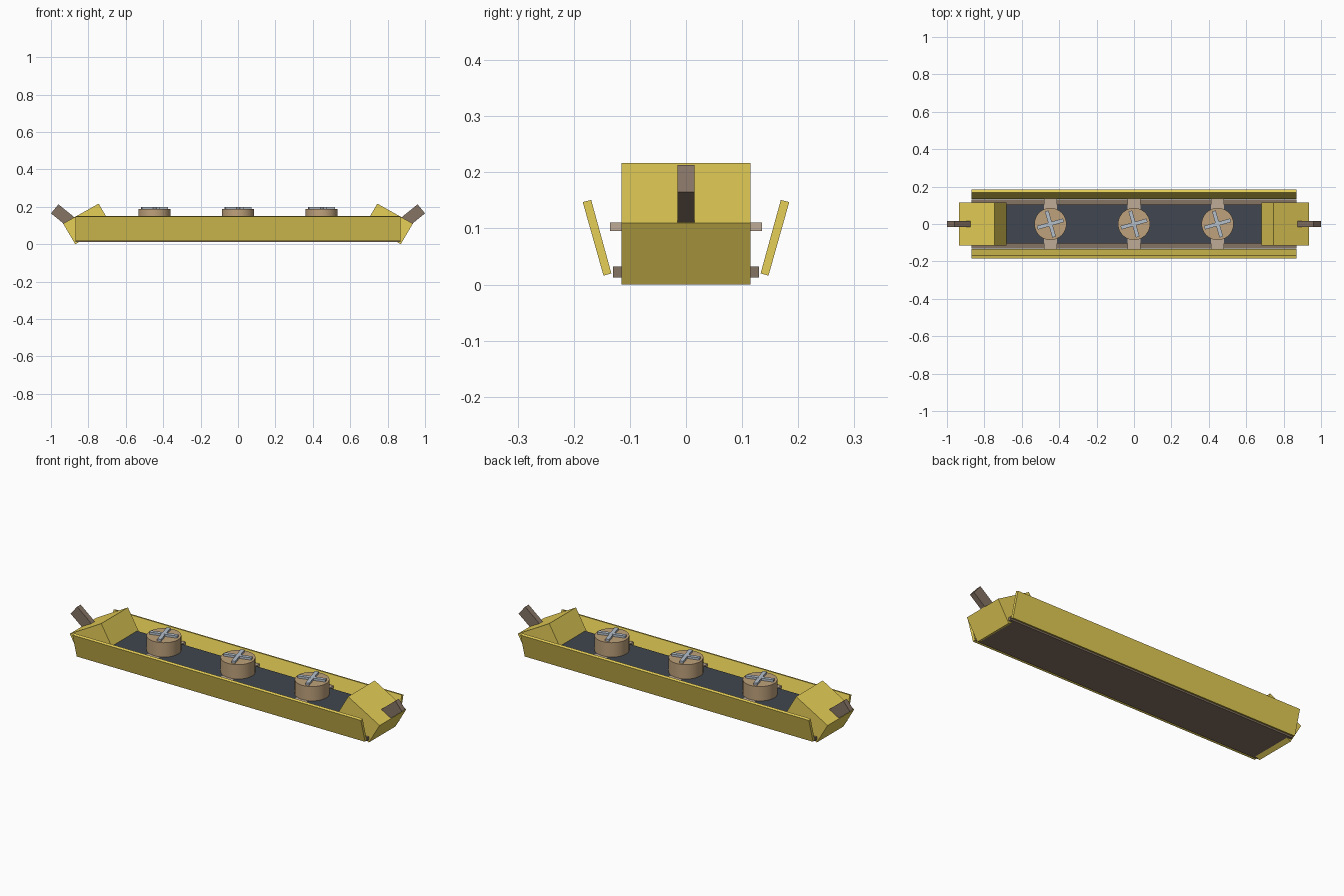
import bpy, bmesh, math
from mathutils import Matrix

if "Cube" in bpy.data.objects:
    bpy.data.objects.remove(bpy.data.objects["Cube"])


def material(name, rgb):
    m = bpy.data.materials.new(name)
    m.diffuse_color = (*rgb, 1)
    m.use_nodes = True
    m.node_tree.nodes["Principled BSDF"].inputs["Base Color"].default_value = m.diffuse_color
    return m


YELLOW = material("mustard yellow", (0.79, 0.62, 0.096))
BROWN = material("grey brown", (0.24, 0.175, 0.13))
STRUT = material("pale taupe", (0.52, 0.41, 0.31))
TAN = material("tan", (0.52, 0.36, 0.20))
NAVY = material("slate", (0.052, 0.062, 0.080))
STEEL = material("blue grey", (0.46, 0.52, 0.60))


def finish(name, bm, mat):
    bmesh.ops.recalc_face_normals(bm, faces=bm.faces[:])
    me = bpy.data.meshes.new(name)
    bm.to_mesh(me)
    bm.free()
    me.materials.append(mat)
    ob = bpy.data.objects.new(name, me)
    bpy.context.collection.objects.link(ob)
    return ob


def box(name, size, loc, mat, rot=None):
    bm = bmesh.new()
    bmesh.ops.create_cube(bm, size=1)
    m = Matrix.Translation(loc) @ (rot or Matrix()) @ Matrix.Diagonal((*size, 1))
    bm.transform(m)
    return finish(name, bm, mat)


def prism(name, start, step, mat):
    """Extrude a closed outline of points along step."""
    bm = bmesh.new()
    face = bm.faces.new([bm.verts.new(p) for p in start])
    ext = bmesh.ops.extrude_face_region(bm, geom=[face])
    verts = [g for g in ext["geom"] if isinstance(g, bmesh.types.BMVert)]
    bmesh.ops.translate(bm, verts=verts, vec=step)
    return finish(name, bm, mat)


# Central deck
box("base_plate", (1.74, 0.26, 0.019), (0, 0, 0.0225), BROWN)
box("deck", (1.73, 0.21, 0.0785), (0, 0, 0.07025), NAVY)

# Tilted side panels
panel = [(0.133, 0.020), (0.147, 0.016), (0.184, 0.147), (0.169, 0.151)]
for s, side in ((-1, "front"), (1, "back")):
    prism(side + "_panel", [(-0.87, s * y, z) for y, z in panel], (1.74, 0, 0), YELLOW)

# Tilted end blocks and the stubs that stick out of them
block = [(0.870, 0.0), (0.935, 0.110), (0.745, 0.217), (0.681, 0.107)]
stub = [(1.0, 0.165), (0.960, 0.213), (0.865, 0.136), (0.905, 0.088)]
for s, side in ((-1, "left"), (1, "right")):
    prism(side + "_end_block", [(s * x, -0.115, z) for x, z in block], (0, 0.23, 0), YELLOW)
    prism(side + "_end_stub", [(s * x, -0.015, z) for x, z in stub], (0, 0.03, 0), BROWN)

# Three drums with cross struts and crossed blades
for i, x in enumerate((-0.447, 0, 0.447), 1):
    box(f"cross_strut_{i}", (0.07, 0.27, 0.0155), (x, 0, 0.1030), STRUT)
    bm = bmesh.new()
    bmesh.ops.create_cone(bm, cap_ends=True, segments=32, radius1=0.086, radius2=0.086,
                          depth=0.088, matrix=Matrix.Translation((x, 0, 0.144)))
    drum = finish(f"drum_{i}", bm, TAN)
    bpy.ops.object.select_all(action="DESELECT")
    drum.select_set(True)
    bpy.context.view_layer.objects.active = drum
    bpy.ops.object.shade_smooth_by_angle(angle=math.radians(35))
    for k in range(2):
        rot = Matrix.Rotation(math.radians(16 + 90 * k), 4, "Z")
        box(f"drum_{i}_blade_{k + 1}", (0.145, 0.02, 0.014 - 0.001 * k), (x, 0, 0.193), STEEL, rot)
